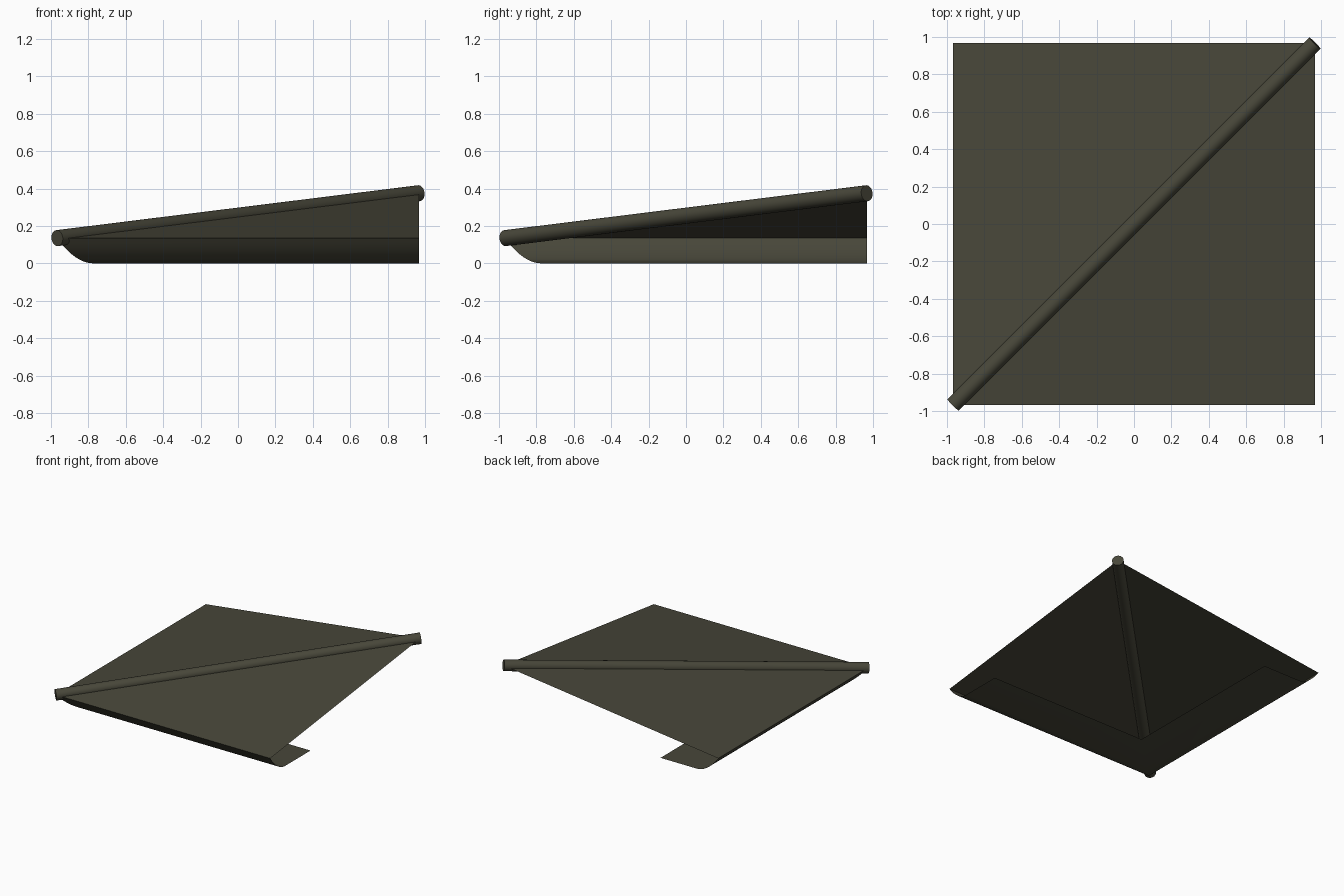
import bpy, bmesh, math
from mathutils import Vector

cube = bpy.data.objects.get("Cube")
if cube:
    bpy.data.objects.remove(cube, do_unlink=True)

E = 0.967            # half width of the roof corner
EAVE, TOP = 0.135, 0.375
CURL, SOFFIT = 0.195, 0.52   # depth of the curled lip and of the soffit

olive = bpy.data.materials.new("dark olive")
olive.use_nodes = True
colour = (0.065, 0.063, 0.042, 1)
olive.diffuse_color = colour
olive.node_tree.nodes["Principled BSDF"].inputs["Base Color"].default_value = colour


def finish(name, bm):
    mesh = bpy.data.meshes.new(name)
    bm.to_mesh(mesh)
    bm.free()
    obj = bpy.data.objects.new(name, mesh)
    bpy.context.collection.objects.link(obj)
    mesh.materials.append(olive)
    bpy.ops.object.select_all(action='DESELECT')
    obj.select_set(True)
    bpy.context.view_layer.objects.active = obj
    bpy.ops.object.shade_smooth_by_angle(angle=math.radians(30))
    return obj


# Two roof slopes rising from the eaves to the hip
for name, corner in (("front_slope", (E, -E)), ("left_slope", (-E, E))):
    bm = bmesh.new()
    points = [(-E, -E, EAVE), (*corner, EAVE), (E, E, TOP)]
    face = bm.faces.new([bm.verts.new(p) for p in points])
    face.normal_update()
    if face.normal.z < 0:
        face.normal_flip()
    finish(name, bm)

# Curled eave and flat soffit, mitred round the corner
steps = 10
profile = [(CURL * i / steps, EAVE * (1 - i / steps) ** 2) for i in range(steps + 1)]
profile.append((SOFFIT, 0))
bm = bmesh.new()
rows = []
for inset, z in profile:
    d = -E + inset
    rows.append([bm.verts.new(p) for p in ((E, d, z), (d, d, z), (d, E, z))])
for outer, inner in zip(rows, rows[1:]):
    for i in range(2):
        bm.faces.new((outer[i], outer[i + 1], inner[i + 1], inner[i]))
for face in bm.faces:
    face.normal_update()
    if face.normal.z > 0:
        face.normal_flip()
finish("curled_eave", bm)

# Round ridge pole along the hip
start, end = Vector((-E, -E, EAVE)), Vector((E, E, TOP))
axis = end - start
bm = bmesh.new()
bmesh.ops.create_cone(bm, cap_ends=True, segments=24, radius1=0.043, radius2=0.043,
                      depth=axis.length)
bm.transform(axis.to_track_quat('Z', 'Y').to_matrix().to_4x4())
bmesh.ops.translate(bm, verts=bm.verts, vec=(start + end) / 2)
finish("ridge_pole", bm)
